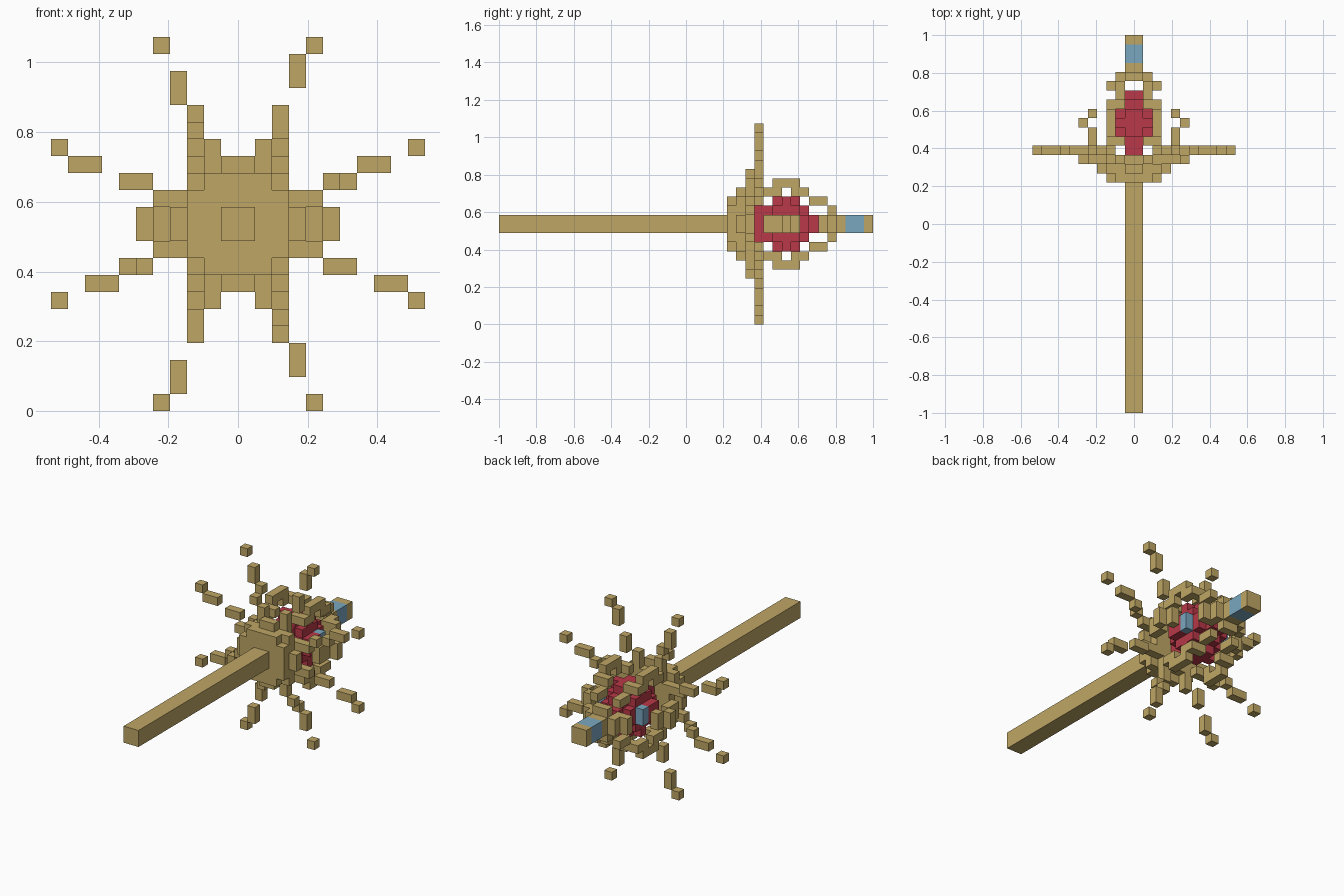
import bpy
import bmesh
from mathutils import Matrix, Vector

default_cube = bpy.data.objects.get("Cube")
if default_cube:
    bpy.data.objects.remove(default_cube, do_unlink=True)

UNIT = 2 / 41          # edge of one block
MIDDLE = 11 * UNIT     # height of the staff axis


def make_material(name, color):
    mat = bpy.data.materials.new(name)
    mat.use_nodes = True
    mat.diffuse_color = (*color, 1)
    mat.node_tree.nodes["Principled BSDF"].inputs["Base Color"].default_value = (*color, 1)
    return mat


gold = make_material("gold", (0.52, 0.38, 0.13))
red = make_material("red", (0.48, 0.04, 0.065))
blue = make_material("blue", (0.195, 0.39, 0.53))


def add_box(bm, x, z, y):
    """Add a block spanning the given ranges, counted in units."""
    low, high = zip(x, y, z)
    size = [abs(b - a) for a, b in zip(low, high)]
    center = [(a + b) / 2 for a, b in zip(low, high)]
    bmesh.ops.create_cube(
        bm, size=1, matrix=Matrix.Translation(center) @ Matrix.Diagonal((*size, 1)))


def quarter_turn(x, z):
    return tuple(sorted((-z[0], -z[1]))), x


def flip(r):
    return tuple(sorted((-r[0], -r[1])))


def build(name, material, boxes, symmetry="none"):
    bm = bmesh.new()
    done = set()
    for x, z, y in boxes:
        copies = [(x, z)]
        if symmetry == "mirror":
            copies = [(a, b) for a in (x, flip(x)) for b in (z, flip(z))]
        elif symmetry == "turn":
            for _ in range(3):
                copies.append(quarter_turn(*copies[-1]))
        for a, b in copies:
            if (a, b, y) not in done:
                done.add((a, b, y))
                add_box(bm, a, b, y)
    # Blocks are counted from the front end of the staff
    for v in bm.verts:
        v.co = Vector((v.co.x * UNIT, v.co.y * UNIT - 1, v.co.z * UNIT + MIDDLE))
    mesh = bpy.data.meshes.new(name)
    bm.to_mesh(mesh)
    bm.free()
    mesh.materials.append(material)
    obj = bpy.data.objects.new(name, mesh)
    bpy.context.collection.objects.link(obj)
    return obj


def span(r):
    return (-r, r)


def cross(a, b, y):
    """Two crossing blocks that make a stepped round slice."""
    return [(span(a), span(b), y), (span(b), span(a), y)]


# Staff shaft and tip with its coloured band
build("shaft", gold, [(span(1), span(1), (0, 25))])
build("tip_collar", gold, [(span(1), span(1), (36, 38))])
build("tip_band", blue, [(span(1), span(1), (38, 40))])
build("tip_end", gold, [(span(1), span(1), (40, 41))])

# Stepped disc behind the shaft
build("disc", gold,
      cross(3, 2, (25, 26)) + [(span(3), span(3), (26, 27))]
      + cross(4, 1, (26, 27)) + cross(3, 2, (27, 28)))

# Short claws round the disc
claw = ((1, 2), (3, 5), (27, 28))
build("claws", gold, [claw, (flip(claw[0]), *claw[1:])], "turn")

# Rays: two different ones per side, turned to all four sides
layer = (28, 29)
build("rays_wide", gold, [
    ((2, 3), (5, 7), layer),
    ((3, 4), (8, 10), layer),
    ((4, 5), (10, 11), layer)], "turn")
build("rays_narrow", gold, [
    ((-3, -2), (5, 6), (27, 28)),
    ((-3, -2), (6, 7), layer),
    ((-4, -3), (7, 9), layer),
    ((-5, -4), (10, 11), layer)], "turn")

# Core gem, a stepped ball
build("core_gem", red,
      [(span(1), span(1), (28, 35))]
      + [(span(1), span(2), (28, 29))]
      + cross(1, 2, (29, 30))
      + [(span(2), span(2), (30, 33)), (span(1), span(3), (30, 33)),
         (span(2), span(3), (31, 32)), (span(3), span(1), (30, 32))]
      + cross(1, 2, (33, 34)))
build("side_gems", blue, [((2, 3), span(1), (32, 33))], "mirror")

# Cage ribs above and below the gem
build("cage_ribs", gold, [
    ((1, 3), (3, 4), (29, 30)),
    ((2, 3), (3, 4), (30, 31)),
    ((2, 3), (4, 5), (30, 33)),
    ((2, 3), (3, 4), (32, 33)),
    ((1, 3), (3, 4), (33, 34)),
    ((1, 2), (2, 3), (34, 36))], "mirror")

# Outer side guards, and the rear cap holding the tip
build("side_guards", gold, [
    ((4, 5), span(1), (29, 31)),
    ((5, 6), span(1), (31, 32)),
    ((4, 5), span(1), (32, 33))], "mirror")
build("rear_arms", gold, [((1, 3), span(1), (35, 36))], "mirror")
build("rear_cap", gold, cross(2, 1, (36, 37)))
